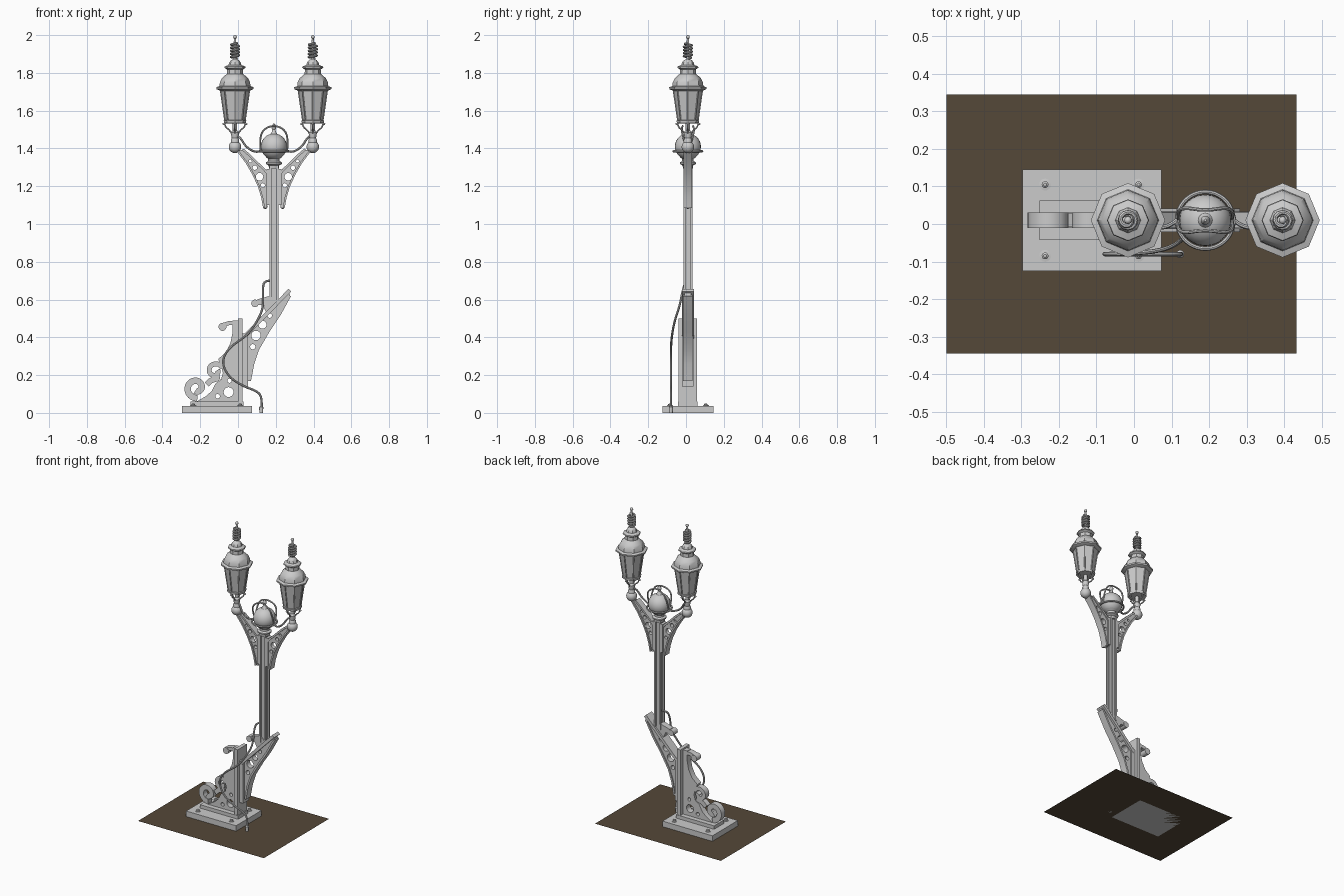
import bpy, bmesh, math
from math import sin, cos, pi
from mathutils import Vector

if "Cube" in bpy.data.objects:
    bpy.data.objects.remove(bpy.data.objects["Cube"])

Y0 = 0.01   # depth centre of the lamp
CX = 0.19   # post centre


def link(name, me, smooth=True):
    ob = bpy.data.objects.new(name, me)
    bpy.context.collection.objects.link(ob)
    if smooth:
        for o in bpy.context.selected_objects:
            o.select_set(False)
        ob.select_set(True)
        bpy.context.view_layer.objects.active = ob
        bpy.ops.object.shade_smooth_by_angle(angle=math.radians(35))
    return ob


def bake_curve(name, cu):
    tmp = bpy.data.objects.new("tmp", cu)
    bpy.context.collection.objects.link(tmp)
    dg = bpy.context.evaluated_depsgraph_get()
    me = bpy.data.meshes.new_from_object(tmp.evaluated_get(dg))
    bpy.data.objects.remove(tmp)
    return me


def circle(c, r, n=20):
    return [(c[0] + r * cos(2 * pi * i / n), c[1] + r * sin(2 * pi * i / n)) for i in range(n)]


def plate(name, outline, thick, holes=(), y=Y0, upright=True, z=0.0):
    """Flat outline with round holes, extruded in depth (or upwards)."""
    cu = bpy.data.curves.new(name, 'CURVE')
    cu.dimensions, cu.fill_mode, cu.extrude = '2D', 'BOTH', thick / 2
    for loop in [outline] + [circle((hx, hz), r) for hx, hz, r in holes]:
        s = cu.splines.new('POLY')
        s.points.add(len(loop) - 1)
        s.use_cyclic_u = True
        for p, c in zip(s.points, loop):
            p.co = (c[0], c[1], 0, 1)
    ob = link(name, bake_curve(name, cu))
    if upright:
        ob.rotation_euler.x, ob.location.y = pi / 2, y
    else:
        ob.location.z = z + thick / 2
    return ob


def strip(pts, hw):
    """Outline of a band of half width hw following a path."""
    a, b = [], []
    for i, p in enumerate(pts):
        q, r = Vector(pts[max(i - 1, 0)]), Vector(pts[min(i + 1, len(pts) - 1)])
        d = (r - q).normalized() * hw
        a.append((p[0] - d.y, p[1] + d.x))
        b.append((p[0] + d.y, p[1] - d.x))
    return a + b[::-1]


def spiral(c, r0, r1, a0, a1, n=36):
    return [(c[0] + (r0 + (r1 - r0) * i / n) * cos(math.radians(a0 + (a1 - a0) * i / n)),
             c[1] + (r0 + (r1 - r0) * i / n) * sin(math.radians(a0 + (a1 - a0) * i / n)))
            for i in range(n + 1)]


def tube(name, pts, r, cyclic=False, kind='NURBS'):
    cu = bpy.data.curves.new(name, 'CURVE')
    cu.dimensions, cu.bevel_depth, cu.bevel_resolution, cu.use_fill_caps = '3D', r, 2, True
    s = cu.splines.new(kind)
    s.points.add(len(pts) - 1)
    for p, c in zip(s.points, pts):
        p.co = (*c, 1)
    s.use_cyclic_u, s.use_endpoint_u, s.order_u, s.resolution_u = cyclic, True, 3, 5
    return link(name, bake_curve(name, cu))


def lathe(name, prof, x, y=Y0, n=24):
    bm = bmesh.new()
    rings = [[bm.verts.new((x + r * cos(2 * pi * i / n), y + r * sin(2 * pi * i / n), z))
              for i in range(n)] for r, z in prof]
    for a, b in zip(rings, rings[1:]):
        for i in range(n):
            bm.faces.new((a[i], a[(i + 1) % n], b[(i + 1) % n], b[i]))
    bm.faces.new(rings[0][::-1])
    bm.faces.new(rings[-1])
    me = bpy.data.meshes.new(name)
    bm.to_mesh(me)
    return link(name, me)


def ball(name, c, r):
    bm = bmesh.new()
    bmesh.ops.create_uvsphere(bm, u_segments=24, v_segments=14, radius=r)
    bmesh.ops.translate(bm, verts=bm.verts, vec=c)
    me = bpy.data.meshes.new(name)
    bm.to_mesh(me)
    return link(name, me)


def block(name, x0, x1, y0, y1, z0, z1, inset=0.0):
    """Box whose upper edge may be chamfered."""
    bm = bmesh.new()
    bmesh.ops.create_cube(bm, size=1)
    for v in bm.verts:
        v.co = ((x0, x1)[v.co.x > 0], (y0, y1)[v.co.y > 0], (z0, z1)[v.co.z > 0])
    if inset:
        edges = [e for e in bm.edges if all(v.co.z == z1 for v in e.verts)]
        bmesh.ops.bevel(bm, geom=edges, offset=inset, segments=1, affect='EDGES')
    me = bpy.data.meshes.new(name)
    bm.to_mesh(me)
    return link(name, me, False)


# ground sheet
me = bpy.data.meshes.new("ground_sheet")
me.from_pydata([(-.5, -.345, 0), (.433, -.345, 0), (.433, .345, 0), (-.5, .345, 0)], [], [(0, 1, 2, 3)])
mat = bpy.data.materials.new("brown")
mat.diffuse_color = (0.09, 0.065, 0.04, 1)
mat.use_nodes = True
mat.node_tree.nodes["Principled BSDF"].inputs["Base Color"].default_value = mat.diffuse_color
me.materials.append(mat)
link("ground_sheet", me, False)

# stepped base with four bolts
block("base_plate", -.297, .073, Y0 - .135, Y0 + .135, 0, .037, .014)
block("base_step", -.252, .03, Y0 - .052, Y0 + .052, .035, .06)
for bx in (-.237, .012):
    for by in (-.095, .095):
        lathe("base_bolt", [(.016, .035), (.016, .04), (.009, .041), (.009, .046), (.004, .05)], bx, Y0 + by, 16)

# scrolled support on the left
body = [(-.22, .06), (0, .06), (0, .49), (-.03, .49), (-.03, .42), (-.04, .37), (-.065, .32), (-.105, .285),
        (-.09, .25), (-.08, .21), (-.09, .175), (-.12, .155), (-.14, .115), (-.17, .088)]
plate("scroll_body", body, .04, [(-.05, .11, .026), (-.045, .17, .011), (-.108, .088, .012)])
plate("lower_scroll", strip(spiral((-.22, .133), .056, .016, 275, -110), .017), .04)
plate("upper_scroll", strip(spiral((-.122, .222), .043, .014, 20, 380), .013), .04)
plate("scroll_link", strip([(-.165, .15), (-.145, .17), (-.12, .18), (-.095, .185)], .015), .036)
plate("scroll_hook", strip([(-.02, .475), (-.05, .475), (-.08, .465)], .011), .04)
plate("scroll_hook_end", circle((-.082, .455), .021), .046)

# upright panel
block("upright_panel", 0, .025, Y0 - .049, Y0 + .049, .06, .5)
block("panel_backing", .025, .052, Y0 - .03, Y0 + .03, .14, .42)

# leaning pierced bracket carrying the post
low = [(.063, .17), (.08, .26), (.105, .335), (.16, .43), (.22, .52), (.275, .62)]
plate("leaning_web", [(.05, .17)] + low + [(.27, .655), (.03, .405), (.05, .38)], .035,
      [(.095, .41, .025), (.13, .467, .021), (.078, .35, .014), (.168, .515, .012)])
plate("leaning_top_flange", strip([(.03, .4), (.275, .65)], .01), .063)
plate("leaning_low_flange", strip(low, .006), .05)
plate("leaning_hook", [(.1, .57), (.1, .6), (.17, .62), (.21, .59), (.15, .53), (.13, .57)], .04)
plate("leaning_hook_end", circle((.09, .58), .02), .046)

# grooved post
w, g, d = .024, .012, .01
sec = [(-w, -w), (-g, -w), (-g, d - w), (g, d - w), (g, -w), (w, -w), (w, -g), (w - d, -g), (w - d, g), (w, g)]
sec += [(-px, -py) for px, py in sec]
plate("post", [(CX + px, Y0 + py) for px, py in sec], .73, upright=False, z=.58)

# collar, globe and finial
lathe("collar", [(.026, 1.295), (.028, 1.31), (.043, 1.318), (.043, 1.326), (.03, 1.333), (.03, 1.345), (.045, 1.355)], CX)
ball("globe", (CX, Y0, 1.41), .069)
lathe("globe_finial", [(.02, 1.475), (.012, 1.485), (.008, 1.5), (.012, 1.508), (.012, 1.518), (.003, 1.532)], CX, n=16)

# cage wires around the globe
ring = [(CX + .077 * cos(a * pi / 8), Y0 + .077 * sin(a * pi / 8), 1.385) for a in range(16)]
tube("globe_ring", ring, .006, True)
for s in (-1, 1):
    tube("globe_arch", [(CX - .07, Y0, 1.385), (CX - .076, Y0 + s * .02, 1.44), (CX - .06, Y0 + s * .035, 1.5),
                        (CX, Y0 + s * .025, 1.525), (CX + .06, Y0 + s * .035, 1.5),
                        (CX + .076, Y0 + s * .02, 1.44), (CX + .07, Y0, 1.385)], .005)

# mirrored arms and lanterns
for s in (-1, 1):
    X = lambda off: CX + s * off
    flip = lambda pts: [(X(a), b) for a, b in pts]
    low = [(.052, 1.085), (.062, 1.14), (.08, 1.2), (.11, 1.265), (.145, 1.325), (.19, 1.385)]
    top = [(.165, 1.395), (.13, 1.365), (.09, 1.325), (.052, 1.29), (.036, 1.27)]
    plate("arm_web", flip([(.036, 1.085)] + low + top), .026,
          [(X(.076), 1.25, .02), (X(.058), 1.205, .011), (X(.101), 1.298, .012), (X(.125), 1.333, .008)])
    plate("arm_low_flange", flip(strip(low, .005)), .046)
    plate("arm_top_flange", flip(strip(top, .006)), .042)
    xs = sorted((X(.022), X(.04)))
    block("arm_mount", xs[0], xs[1], Y0 - .022, Y0 + .022, 1.1, 1.29)
    ball("arm_foot", (X(.046), Y0, 1.092), .012)
    lx = X(.206)
    ball("arm_ball", (lx, Y0, 1.408), .033)
    lathe("lantern_neck", [(.022, 1.43), (.022, 1.445), (.017, 1.455), (.02, 1.47), (.021, 1.485), (.012, 1.495),
                           (.012, 1.54)], lx, n=16)
    tube("feed_wire", [(lx - s * .015, Y0, 1.465), (X(.175), Y0 - .012, 1.455), (X(.15), Y0 - .02, 1.41),
                       (X(.1), Y0 - .02, 1.378), (X(.076), Y0, 1.385)], .006)
    # lantern body, octagonal like the cap
    lathe("lantern_floor", [(.04, 1.532), (.058, 1.534), (.06, 1.548), (.052, 1.55)], lx, n=8)
    lathe("lantern_glass", [(.053, 1.548), (.077, 1.71)], lx, n=8)
    lathe("lantern_cap", [(.078, 1.705), (.098, 1.714), (.099, 1.724), (.082, 1.73), (.08, 1.75), (.069, 1.772),
                          (.051, 1.788), (.043, 1.795), (.042, 1.818), (.056, 1.827), (.054, 1.834),
                          (.034, 1.842), (.031, 1.855), (.02, 1.868), (.008, 1.873)], lx, n=8)
    for i in range(8):
        ca, sa = cos(i * pi / 4), sin(i * pi / 4)
        tube("lantern_rib", [(lx + r * ca, Y0 + r * sa, z) for r, z in ((.053, 1.545), (.077, 1.71))], .0035, kind='POLY')
        if i % 2 == 0:
            ball("lantern_knob", (lx + .06 * ca, Y0 + .06 * sa, 1.53), .006)
            tube("lantern_prong", [(lx + r * ca, Y0 + r * sa, z) for r, z in
                                   ((.056, 1.535), (.05, 1.51), (.03, 1.5), (.015, 1.475))], .004)
    # coiled finial
    coil = []
    for i in range(61):
        a, t = i * pi / 6, i / 60
        r = .021 * min(1, .35 + 8 * t, .45 + 5 * (1 - t))
        coil.append((lx + r * cos(a), Y0 + r * sin(a), 1.876 + .082 * t))
    tube("lantern_coil", coil, .0065, kind='POLY')
    lathe("coil_stem", [(.007, 1.865), (.007, 1.96), (.005, 1.985)], lx, n=12)
    ball("coil_tip", (lx, Y0, 1.99), .01)

# power cable with plug
yc = -.08
tube("power_cable", [(.125, yc, .03), (.128, yc, .09), (.09, yc, .12), (.03, yc, .14), (-.05, yc, .19),
                     (-.088, yc, .27), (-.05, yc, .345), (.05, yc + .005, .41), (.105, yc + .02, .49),
                     (.135, yc + .045, .56), (.13, yc + .065, .66), (.14, Y0 - .01, .7), (.17, Y0, .7)], .006)
lathe("plug", [(.01, 0), (.011, .03), (.006, .037)], .123, yc, 12)
